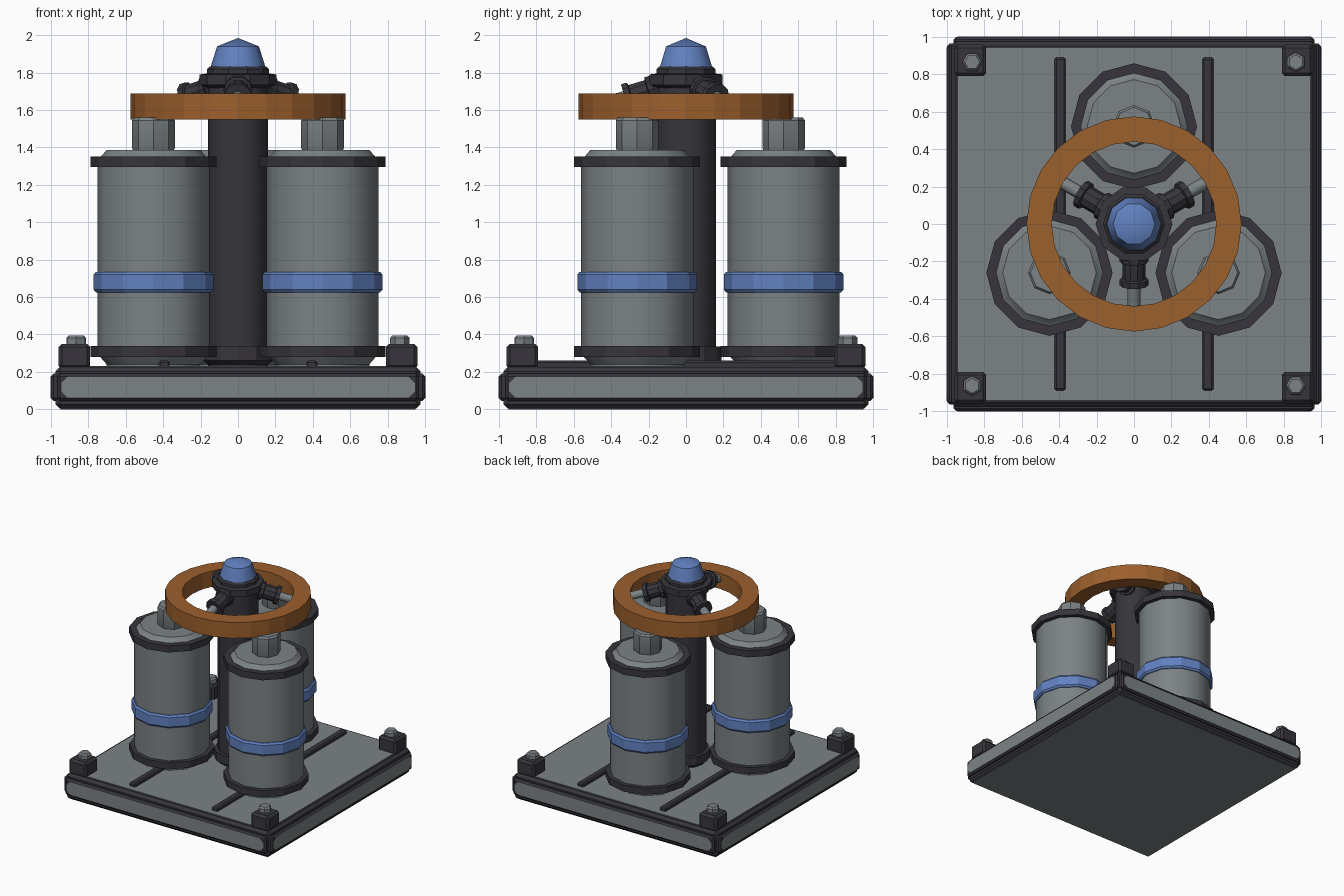
import bpy, bmesh, math
from mathutils import Matrix, Vector

if "Cube" in bpy.data.objects:
    bpy.data.objects.remove(bpy.data.objects["Cube"])


def mat(name, c):
    m = bpy.data.materials.new(name)
    m.diffuse_color = (*c, 1)
    m.use_nodes = True
    m.node_tree.nodes["Principled BSDF"].inputs["Base Color"].default_value = m.diffuse_color
    return m


GREY = mat("steel grey", (0.20, 0.225, 0.235))
DARK = mat("dark iron", (0.038, 0.036, 0.045))
ORANGE = mat("copper orange", (0.33, 0.115, 0.026))
BLUE = mat("blue", (0.12, 0.22, 0.53))


def finish(name, bm, m, mtx=None, angle=35):
    bmesh.ops.recalc_face_normals(bm, faces=bm.faces)
    me = bpy.data.meshes.new(name)
    bm.to_mesh(me)
    bm.free()
    me.materials.append(m)
    for p in me.polygons:
        p.use_smooth = angle > 0
    if angle > 0:
        me.set_sharp_from_angle(angle=math.radians(angle))
    ob = bpy.data.objects.new(name, me)
    bpy.context.collection.objects.link(ob)
    if mtx:
        ob.matrix_world = mtx
    return ob


def lathe(name, prof, n, m, mtx=None, angle=35, closed=False, rot=0):
    """Spin (radius, z) points about z; open profiles get end caps."""
    bm = bmesh.new()
    rings = []
    for r, z in prof:
        if r == 0:
            rings.append([bm.verts.new((0, 0, z))] * n)
        else:
            rings.append([bm.verts.new((r * math.cos(rot + math.tau * i / n),
                                        r * math.sin(rot + math.tau * i / n), z)) for i in range(n)])
    pairs = list(zip(rings, rings[1:]))
    if closed:
        pairs.append((rings[-1], rings[0]))
    for a, b in pairs:
        for i in range(n):
            j = (i + 1) % n
            vs = list(dict.fromkeys((a[i], a[j], b[j], b[i])))
            bm.faces.new(vs)
    if not closed:
        for ring, (r, z) in ((rings[0], prof[0]), (rings[-1], prof[-1])):
            if r > 0:
                bm.faces.new(ring)
    return finish(name, bm, m, mtx, angle)


def box(name, lo, hi, m, bevel=0, mtx=None):
    bm = bmesh.new()
    bmesh.ops.create_cube(bm, size=1)
    for v in bm.verts:
        v.co = [(l + h) / 2 + c * (h - l) for l, h, c in zip(lo, hi, v.co)]
    if bevel:
        bmesh.ops.bevel(bm, geom=bm.edges[:], offset=bevel, segments=1, affect='EDGES')
    return finish(name, bm, m, mtx, 0)


# Base platform
box("base_frame", (-.975, -.975, .003), (.975, .975, .225), DARK, .022)
box("base_top_plate", (-.94, -.94, .222), (.94, .94, .231), GREY)
box("base_bottom_plate", (-.95, -.95, 0), (.95, .95, .008), GREY)
for k in range(4):
    R = Matrix.Rotation(k * math.pi / 2, 4, 'Z')
    box("side_frame", (-.965, -1.0, .045), (.965, -.95, .19), DARK, .014, R)
    # chamfered grey side panel
    bm = bmesh.new()
    x, z0, z1, c = .945, .06, .176, .035
    pts = [(-x + c, z0), (x - c, z0), (x, z0 + c), (x, z1 - c),
           (x - c, z1), (-x + c, z1), (-x, z1 - c), (-x, z0 + c)]
    f = bm.faces.new([bm.verts.new((px, -.994, pz)) for px, pz in pts])
    ex = bmesh.ops.extrude_face_region(bm, geom=[f])
    for v in ex['geom']:
        if isinstance(v, bmesh.types.BMVert):
            v.co.y = -1.002
    finish("side_panel", bm, GREY, R, 0)
    # corner block and bolt
    box("corner_block", (.79, .79, .215), (.96, .96, .35), DARK, .018, R)
    lathe("corner_bolt", [(.053, .34), (.053, .38), (.04, .395)], 6, GREY,
          R @ Matrix.Translation((.865, .865, 0)), 0, rot=math.pi / 6)

# Floor rails
for s in (-1, 1):
    box("floor_rail", (s * .395 - .03, -.89, .22), (s * .395 + .03, .89, .26), DARK, .01)

# Three tanks around the column
for k in range(3):
    a = math.radians(90 + 120 * k)
    T = Matrix.Translation((.522 * math.cos(a), .522 * math.sin(a), 0))
    lathe("tank_body", [(.25, .23), (.25, .24), (.285, .28), (.3, .3), (.3, 1.34),
                        (.28, 1.352), (.25, 1.387)], 12, GREY, T)
    for z in (.28, 1.295):
        lathe("tank_flange", [(.285, z), (.337, z), (.337, z + .057), (.285, z + .057)],
              12, DARK, T, 0, True)
    lathe("tank_band", [(.29, .625), (.308, .625), (.32, .64), (.32, .72), (.308, .735), (.29, .735)],
          12, BLUE, T, 0, True)
    lathe("tank_cap", [(.105, 1.38), (.114, 1.395), (.114, 1.545), (.102, 1.56)], 8, GREY, T)

# Central column, hub and dome
lathe("column", [(.16, .23), (.16, 1.72), (.13, 1.75)], 12, DARK)
lathe("column_foot", [(.16, .24), (.19, .26), (.19, .335), (.16, .335)], 12, DARK, None, 0)
lathe("hub_flange", [(.14, 1.71), (.205, 1.735), (.205, 1.79), (.165, 1.795),
                     (.165, 1.82), (.15, 1.833)], 10, DARK, None, 0)
lathe("dome", [(.147, 1.825), (.142, 1.845), (.112, 1.94), (0, 1.985)], 10, BLUE, None, 40)

# Orange ring
lathe("ring", [(.44, 1.55), (.575, 1.55), (.575, 1.687), (.44, 1.687)], 24, ORANGE,
      None, 0, True)

# Sloping spokes holding the ring
for deg in (-90, 30, 150):
    a = math.radians(deg)
    d = Vector((math.cos(a), math.sin(a), -.3))
    M = Matrix.Translation((.1 * math.cos(a), .1 * math.sin(a), 1.735)) @ \
        d.to_track_quat('Z', 'Y').to_matrix().to_4x4()
    lathe("spoke_sleeve", [(.06, 0), (.06, .075), (.077, .075), (.077, .105), (.061, .11),
                           (.061, .2), (.077, .205), (.077, .237)], 10, DARK, M)
    lathe("spoke_rod", [(.035, .2), (.035, .39)], 8, GREY, M, 50)
